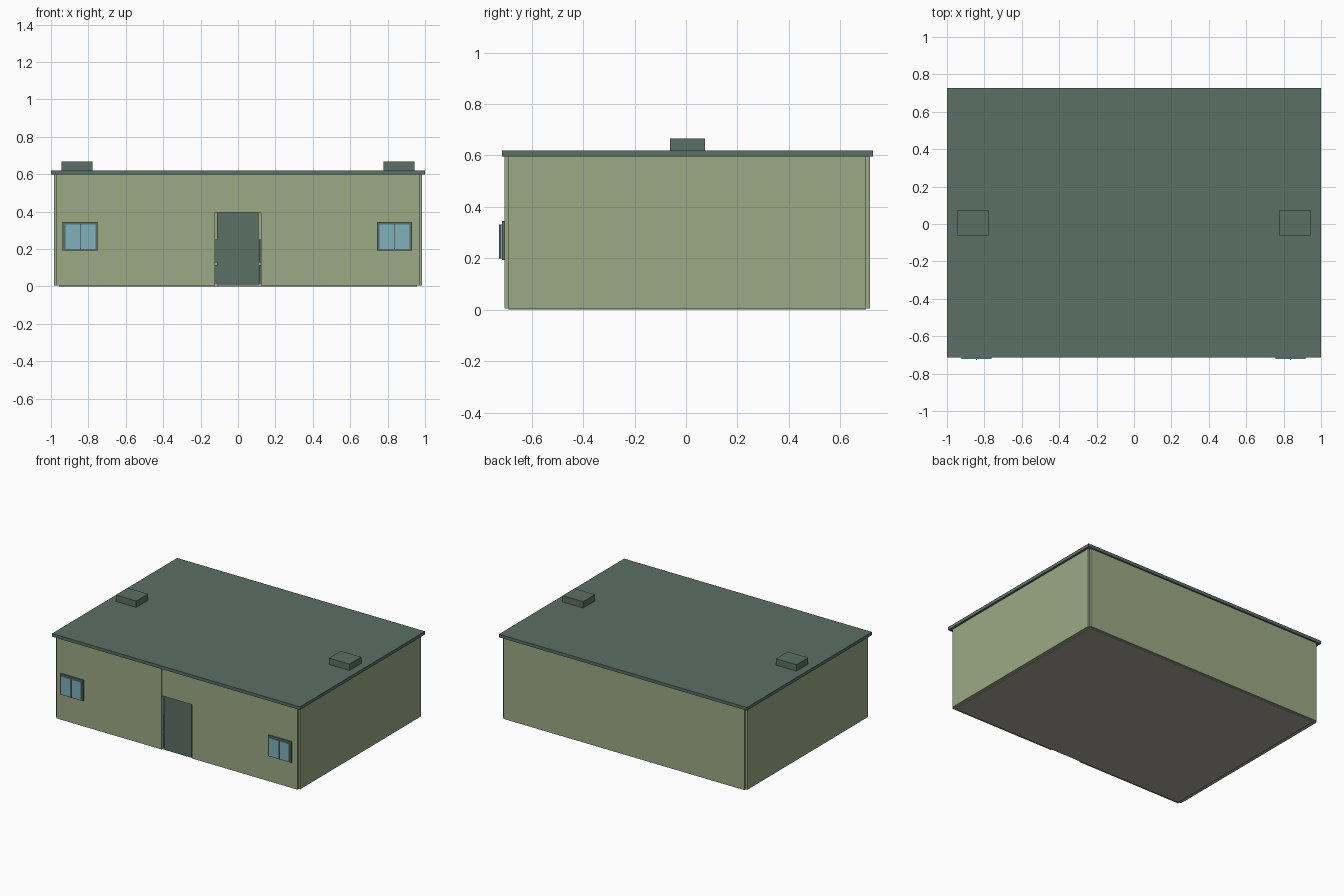
import bpy
import bmesh
from mathutils import Vector

cube = bpy.data.objects.get("Cube")
if cube:
    bpy.data.objects.remove(cube, do_unlink=True)


def material(name, rgb):
    # sRGB bytes to linear
    linear = [((c / 255 + 0.055) / 1.055) ** 2.4 for c in rgb]
    mat = bpy.data.materials.new(name)
    mat.use_nodes = True
    mat.diffuse_color = (*linear, 1)
    mat.node_tree.nodes["Principled BSDF"].inputs["Base Color"].default_value = (*linear, 1)
    return mat


sage = material("sage wall", (156, 169, 133))
slate = material("slate green", (91, 112, 103))
glass = material("blue glass", (126, 177, 187))
grey = material("warm grey floor", (168, 166, 154))


def box(name, x, y, z, mat):
    """Box between the given (low, high) limits on each axis."""
    bm = bmesh.new()
    bmesh.ops.create_cube(bm, size=1)
    size = Vector((x[1] - x[0], y[1] - y[0], z[1] - z[0]))
    centre = Vector((sum(x), sum(y), sum(z))) / 2
    for v in bm.verts:
        v.co = v.co * size + centre
    mesh = bpy.data.meshes.new(name)
    bm.to_mesh(mesh)
    bm.free()
    mesh.materials.append(mat)
    obj = bpy.data.objects.new(name, mesh)
    bpy.context.collection.objects.link(obj)
    return obj


def mirrored(limits, side):
    return tuple(sorted(side * v for v in limits))


def window(label, centre):
    """Framed window with two panes and a slim mullion."""
    def span(low, high):
        return (centre + low, centre + high)

    box(label + "_window_frame", span(-0.094, 0.093), (-0.715, -0.70), (0.193, 0.345), slate)
    box(label + "_window_right_pane", span(-0.08, -0.002), (-0.722, -0.712), (0.2, 0.331), glass)
    box(label + "_window_left_pane", span(0.002, 0.08), (-0.722, -0.712), (0.2, 0.331), glass)
    box(label + "_window_mullion", span(-0.003, 0.003), (-0.727, -0.712), (0.2, 0.331), slate)


WALL_Z = (0.005, 0.598)
FRONT_Y = (-0.705, -0.675)

# Floor and roof slabs
box("floor", (-0.958, 0.958), (-0.69, 0.70), (0, 0.012), grey)
box("roof", (-1, 1), (-0.715, 0.727), (0.597, 0.62), slate)

# Back wall, slightly set back lintel and recessed door
box("back_wall", (-0.972, 0.972), (0.685, 0.715), WALL_Z, sage)
box("lintel", (-0.124, 0.122), (-0.702, -0.675), (0.396, 0.598), sage)
box("door", (-0.112, 0.11), (-0.693, -0.675), (0.004, 0.396), slate)

for side, label in ((1, "left"), (-1, "right")):
    # Walls, with notched corners
    box(label + "_side_wall", mirrored((0.955, 0.985), side), (-0.69, 0.70), WALL_Z, sage)
    box(label + "_front_wall", mirrored((0.123, 0.972), side), FRONT_Y, WALL_Z, sage)

    # Lower door jamb strips
    jamb_x = mirrored((0.112, 0.123), side)
    box(label + "_lower_jamb", jamb_x, (-0.685, -0.678), (0.005, 0.115), slate)
    box(label + "_upper_jamb", jamb_x, (-0.685, -0.678), (0.128, 0.25), slate)

    # Roof vent
    box(label + "_roof_vent", mirrored((0.778, 0.943), side), (-0.062, 0.074), (0.615, 0.667), slate)

window("left", 0.837)
window("right", -0.843)
